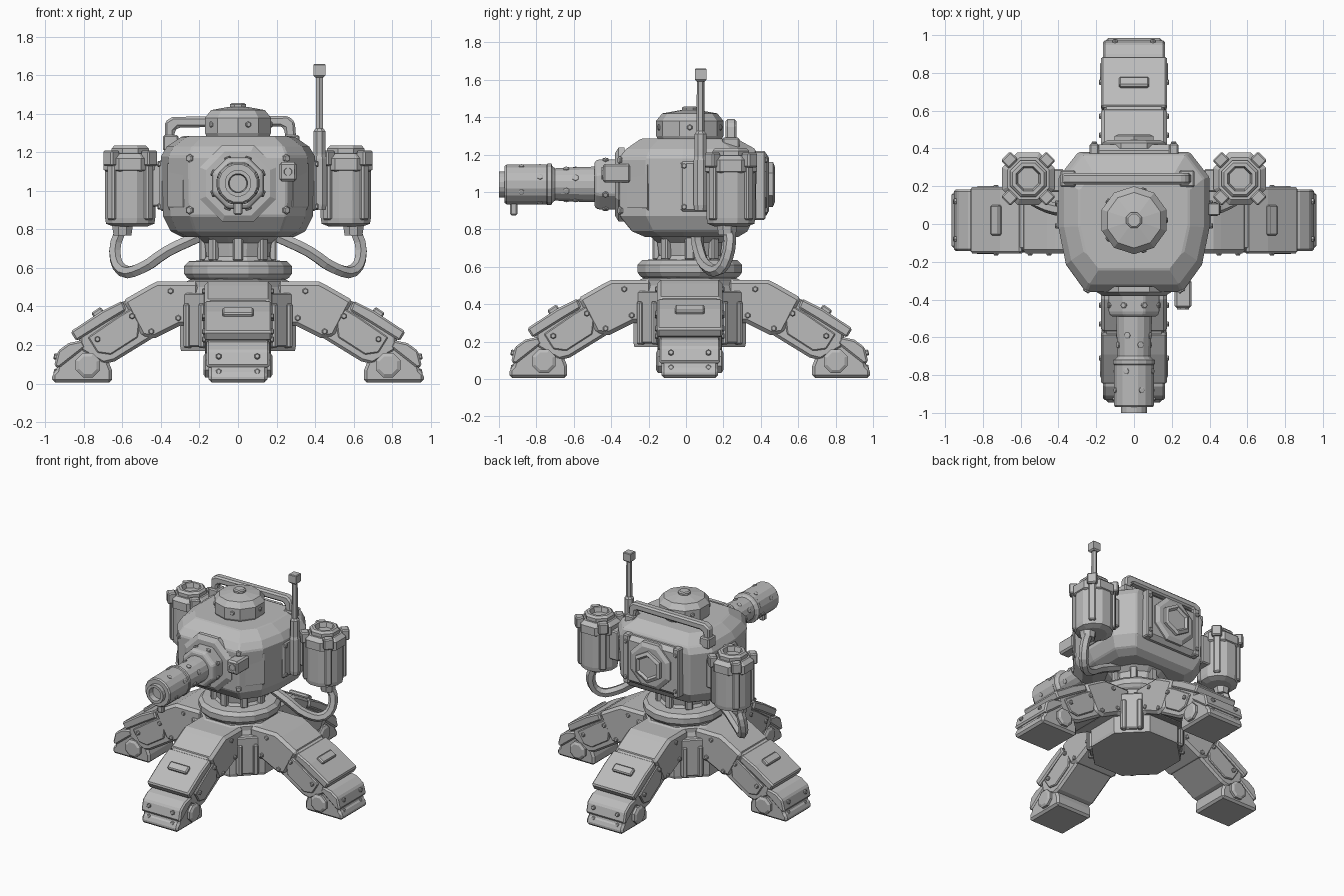
import bpy, bmesh, math
from mathutils import Matrix, Vector

steel = bpy.data.materials.new("grey_steel")
steel.diffuse_color = (0.5, 0.5, 0.5, 1)
CY = 0.02  # y of the pedestal centre
T = Matrix.Translation


def finish(name, bm, mat=Matrix(), bevel=0.0):
    bmesh.ops.transform(bm, matrix=mat, verts=bm.verts)
    bmesh.ops.recalc_face_normals(bm, faces=bm.faces)
    me = bpy.data.meshes.new(name)
    bm.to_mesh(me)
    bm.free()
    me.materials.append(steel)
    ob = bpy.data.objects.new(name, me)
    bpy.context.collection.objects.link(ob)
    if bevel:
        m = ob.modifiers.new("edge_wear", 'BEVEL')
        m.width, m.segments, m.limit_method, m.angle_limit = bevel, 1, 'ANGLE', 0.6
    return ob


def loft(name, rings, mat=Matrix(), bevel=0.0):
    """Skin a stack of equal-length point rings and cap both ends."""
    bm = bmesh.new()
    vs = [[bm.verts.new(p) for p in r] for r in rings]
    n = len(rings[0])
    for a, b in zip(vs, vs[1:]):
        for i in range(n):
            bm.faces.new((a[i], a[(i + 1) % n], b[(i + 1) % n], b[i]))
    bm.faces.new(vs[0][::-1])
    bm.faces.new(vs[-1])
    return finish(name, bm, mat, bevel)


def turned(name, n, profile, mat=Matrix(), bevel=0.0):
    """Faceted round part from (radius, height) pairs, flats facing the axes."""
    return loft(name, [[(r * math.cos((i + .5) * math.tau / n), r * math.sin((i + .5) * math.tau / n), z)
                        for i in range(n)] for r, z in profile], mat, bevel)


def hull_ring(hx, y0, y1, z):
    """Body section: wide behind, tapering in two steps to the front."""
    half = [(hx * .64, y0), (hx * .90, y0 * .60), (hx, y0 * .05), (hx, y1 * .65), (hx * .74, y1)]
    return [(x, y, z) for x, y in half] + [(-x, y, z) for x, y in reversed(half)]


def box(name, c, s, mat=Matrix(), bevel=0.008):
    bm = bmesh.new()
    bmesh.ops.create_cube(bm, size=1, matrix=T(c) @ Matrix.Diagonal((*s, 1)))
    return finish(name, bm, mat, bevel)


def slab(name, outline, y0, y1, mat=Matrix(), bevel=0.01):
    """Side profile in x-z pushed out along y."""
    return loft(name, [[(x, y, z) for x, z in outline] for y in (y0, y1)], mat, bevel)


def facing(p, d):
    return T(p) @ Vector(d).to_track_quat('Z', 'Y').to_matrix().to_4x4()


def bolt(p, d, r=0.016, h=0.012, name="bolt"):
    turned(name, 6, [(r, -0.01), (r, h * .6), (r * .7, h)], facing(p, d))


def tube(name, pts, r):
    cu = bpy.data.curves.new(name, 'CURVE')
    cu.dimensions, cu.bevel_depth, cu.bevel_resolution = '3D', r, 1
    cu.use_fill_caps, cu.resolution_u = True, 3
    sp = cu.splines.new('BEZIER')
    sp.bezier_points.add(len(pts) - 1)
    for q, p in zip(sp.bezier_points, pts):
        q.co, q.handle_left_type, q.handle_right_type = p, 'AUTO', 'AUTO'
    sp.use_smooth = False
    cu.materials.append(steel)
    bpy.context.collection.objects.link(bpy.data.objects.new(name, cu))


# Pedestal
P = T((0, CY, 0))
turned("pedestal_core", 8, [(0.32, 0.17), (0.325, 0.19), (0.325, 0.36), (0.30, 0.40), (0.30, 0.47), (0.27, 0.54)], P)
turned("pedestal_top_plate", 8, [(0.29, 0.50), (0.29, 0.53), (0.24, 0.55)], P)
turned("turntable_ring", 16, [(0.24, 0.53), (0.27, 0.55), (0.285, 0.57), (0.285, 0.61), (0.26, 0.635), (0.19, 0.64)], P)
turned("neck", 12, [(0.19, 0.63), (0.17, 0.66), (0.18, 0.73), (0.24, 0.78)], P)
for i in range(8):
    box("neck_rib", (0.18, 0, 0.70), (0.04, 0.05, 0.13), P @ Matrix.Rotation(i * math.pi / 4, 4, 'Z'))

# Four legs, with hip, shin, cover, foot and ankle pin
hip = [(0.20, 0.53), (0.42, 0.53), (0.46, 0.51), (0.60, 0.43), (0.50, 0.24), (0.43, 0.235), (0.30, 0.30), (0.20, 0.30)]
shin = [(0.46, 0.49), (0.63, 0.41), (0.83, 0.27), (0.82, 0.17), (0.70, 0.10), (0.64, 0.115), (0.42, 0.25)]
cover = [(0.60, 0.43), (0.71, 0.375), (0.87, 0.27), (0.84, 0.22), (0.68, 0.32), (0.58, 0.38)]
foot = [(0.655, 0.005), (0.655, 0.07), (0.69, 0.16), (0.74, 0.205), (0.86, 0.205), (0.92, 0.17), (0.945, 0.07),
        (0.965, 0.05), (0.965, 0.005)]
toe = [(0.79, 0.19), (0.81, 0.225), (0.88, 0.21), (0.935, 0.17), (0.955, 0.09), (0.93, 0.08)]
side = [(0.50, 0.42), (0.62, 0.35), (0.78, 0.24), (0.73, 0.16), (0.66, 0.15), (0.52, 0.24)]
for k in range(4):
    M = P @ Matrix.Rotation(k * math.pi / 2, 4, 'Z')
    slab("leg_hip", hip, -0.175, 0.175, M, 0.02)
    slab("leg_shin", shin, -0.16, 0.16, M, 0.015)
    slab("knee_cover", cover, -0.175, 0.175, M)
    slab("foot", foot, -0.152, 0.152, M, 0.015)
    slab("toe_cap", toe, -0.163, 0.163, M)
    box("knee_latch", (0, 0, 0), (0.06, 0.16, 0.03), M @ T((0.73, 0, 0.37)) @ Matrix.Rotation(0.6, 4, 'Y'))
    for s in (-1, 1):
        turned("ankle_pin", 8, [(0.068, -0.03), (0.068, 0.015), (0.05, 0.025)],
               M @ facing((0.78, s * 0.155, 0.095), (0, s, 0)))
        slab("shin_side_plate", side, s * 0.15, s * 0.172, M, 0.006)
        for x, z in ((0.35, 0.48), (0.31, 0.34), (0.45, 0.27), (0.55, 0.35), (0.73, 0.23)):
            bolt(M @ Vector((x, s * 0.174, z)), M.to_3x3() @ Vector((0, s, 0)))
        for z in (0.06, 0.14):
            bolt(M @ Vector((0.945, s * 0.10, z)), M.to_3x3() @ Vector((1, 0, 0.2)))
    # ribbed corner between neighbouring legs
    D = M @ Matrix.Rotation(math.pi / 4, 4, 'Z')
    box("corner_block", (0.285, 0, 0.33), (0.07, 0.16, 0.28), D)
    for s in (-1, 1):
        box("corner_rib", (0.31, s * 0.055, 0.30), (0.05, 0.035, 0.23), D)

# Turret body
loft("turret_body", [hull_ring(0.29, -0.22, 0.28, 0.76), hull_ring(0.35, -0.29, 0.33, 0.79),
                     hull_ring(0.39, -0.355, 0.37, 0.87), hull_ring(0.40, -0.36, 0.38, 1.18),
                     hull_ring(0.37, -0.32, 0.37, 1.23), hull_ring(0.29, -0.24, 0.27, 1.285)], bevel=0.008)
box("rear_pack", (0, 0.38, 1.03), (0.46, 0.08, 0.36), bevel=0.03)
B = T((0, 0, 1.04)) @ Matrix.Rotation(-math.pi / 2, 4, 'X')
turned("rear_port_ring", 8, [(0.18, 0.40), (0.18, 0.43), (0.15, 0.445)], B)
turned("rear_port_hub", 6, [(0.12, 0.42), (0.12, 0.465), (0.095, 0.475), (0.08, 0.46)], B)
for s in (-1, 1):
    box("rear_pack_rib", (s * 0.21, 0.395, 1.035), (0.05, 0.06, 0.37))
    box("side_armour", (s * 0.393, 0.05, 1.03), (0.03, 0.16, 0.27), bevel=0.012)
    box("tank_mount", (s * 0.42, 0.23, 1.03), (0.10, 0.12, 0.22))
    loft("cheek_plate", [[(s * x, y, z) for x, y, z in r] for r in (
        [(0.27, -0.31, 0.90), (0.355, -0.20, 0.90), (0.355, -0.20, 1.16), (0.27, -0.31, 1.16)],
        [(0.285, -0.315, 0.92), (0.365, -0.205, 0.92), (0.365, -0.205, 1.14), (0.285, -0.315, 1.14)])])
    for y, z in ((-0.01, 0.92), (-0.01, 1.14), (0.11, 0.92), (0.11, 1.14)):
        bolt((s * 0.407, y, z), (s, 0, 0))
    for z in (0.90, 1.17):
        bolt((s * 0.25, -0.35, z), (s * 0.6, -1, 0), 0.022)
        bolt((s * 0.21, 0.425, z), (0, 1, 0))

# Gun, built along its own axis and turned to the front
G = T((0, 0, 1.04)) @ Matrix.Rotation(math.pi / 2, 4, 'X')
turned("gun_frame", 8, [(0.215, 0.33), (0.215, 0.36), (0.18, 0.38)], G)
turned("gun_mantlet", 8, [(0.14, 0.36), (0.145, 0.38), (0.145, 0.47), (0.13, 0.49), (0.10, 0.49)], G, 0.008)
turned("gun_barrel", 16, [(0.098, 0.45), (0.095, 0.56), (0.088, 0.70), (0.108, 0.725), (0.108, 0.96),
                          (0.10, 0.97), (0.07, 0.97), (0.07, 1.0), (0.05, 1.0), (0.045, 0.96)], G)
turned("barrel_band", 16, [(0.09, 0.71), (0.113, 0.72), (0.113, 0.74), (0.105, 0.75)], G)
box("front_sight", (0, -0.92, 0.91), (0.045, 0.04, 0.07))
for i in range(8):
    a = (i + .5) * math.pi / 4
    d = Vector((math.cos(a), 0, math.sin(a)))
    c = Vector((0, 0, 1.04))
    bolt(c + d * 0.09 + Vector((0, -0.59 - 0.05 * (i % 2), 0)), d, 0.018, 0.008, "barrel_stud")
    bolt(c + d * 0.107 + Vector((0, -0.78 - 0.1 * (i % 2), 0)), d, 0.016, 0.006, "muzzle_stud")
    bolt(c + d * 0.14 + Vector((0, -0.43, 0)), d, 0.018, 0.01, "mantlet_bolt")

# Sensor beside the gun
box("sensor_box", (0.26, -0.37, 1.10), (0.09, 0.15, 0.10), bevel=0.012)
turned("sensor_lens", 8, [(0.035, 0), (0.035, 0.01), (0.022, 0.01), (0.02, 0.003)], facing((0.26, -0.442, 1.10), (0, -1, 0)))

# Roof hatch and handle
turned("hatch_dome", 10, [(0.165, 1.27), (0.18, 1.30), (0.18, 1.38), (0.147, 1.42), (0.05, 1.437)], P)
turned("hatch_knob", 8, [(0.045, 1.42), (0.045, 1.45), (0.035, 1.457)], P)
for i in range(5):
    a = i * math.tau / 5
    bolt((0.168 * math.cos(a), CY + 0.168 * math.sin(a), 1.345), (math.cos(a), math.sin(a), 0))
slab("roof_handle", [(-0.38, 1.22), (-0.38, 1.36), (-0.34, 1.385), (0.26, 1.39), (0.295, 1.36), (0.305, 1.24),
                     (0.25, 1.24), (0.24, 1.325), (0.22, 1.335), (-0.31, 1.33), (-0.33, 1.31), (-0.33, 1.22)],
     0.21, 0.27, bevel=0.012)
for x in (-0.35, 0.28):
    box("handle_foot", (x, 0.24, 1.25), (0.08, 0.09, 0.08))

# Side tanks with hoses
for s in (-1, 1):
    M = T((s * 0.56, 0.24, 0))
    turned("tank", 12, [(0.09, 0.815), (0.13, 0.83), (0.135, 0.86), (0.135, 1.17), (0.11, 1.19)], M)
    turned("tank_collar", 8, [(0.13, 1.10), (0.15, 1.11), (0.15, 1.17), (0.12, 1.195)], M)
    turned("tank_cap", 8, [(0.105, 1.17), (0.105, 1.22), (0.09, 1.235), (0.07, 1.235), (0.06, 1.20)], M)
    for i in range(4):
        R = M @ Matrix.Rotation(math.pi / 4 + i * math.pi / 2, 4, 'Z')
        box("tank_strap", (0.135, 0, 1.01), (0.03, 0.05, 0.32), R)
        box("tank_clamp", (0.14, 0, 1.17), (0.06, 0.07, 0.08), R)
    turned("hose_socket", 8, [(0.05, 0.77), (0.06, 0.83)], T((s * 0.60, 0.22, 0)))
    tube("hose", [(s * x, y, z) for x, y, z in ((0.60, 0.23, 0.82), (0.64, 0.23, 0.69), (0.60, 0.18, 0.587), (0.50, 0.11, 0.60),
                                                (0.37, 0.07, 0.685), (0.20, 0.06, 0.765))], 0.033)

# Antenna
A = T((0.423, 0.078, 0))
turned("antenna_socket", 8, [(0.035, 0.90), (0.04, 0.93), (0.04, 1.17), (0.034, 1.19), (0.034, 1.31), (0.022, 1.325)], A)
turned("antenna_rod", 6, [(0.022, 1.30), (0.02, 1.60)], A)
turned("antenna_tip", 4, [(0.03, 1.59), (0.044, 1.60), (0.044, 1.655), (0.038, 1.66)], A)
box("antenna_bracket", (0.40, 0.078, 1.03), (0.06, 0.07, 0.12))
